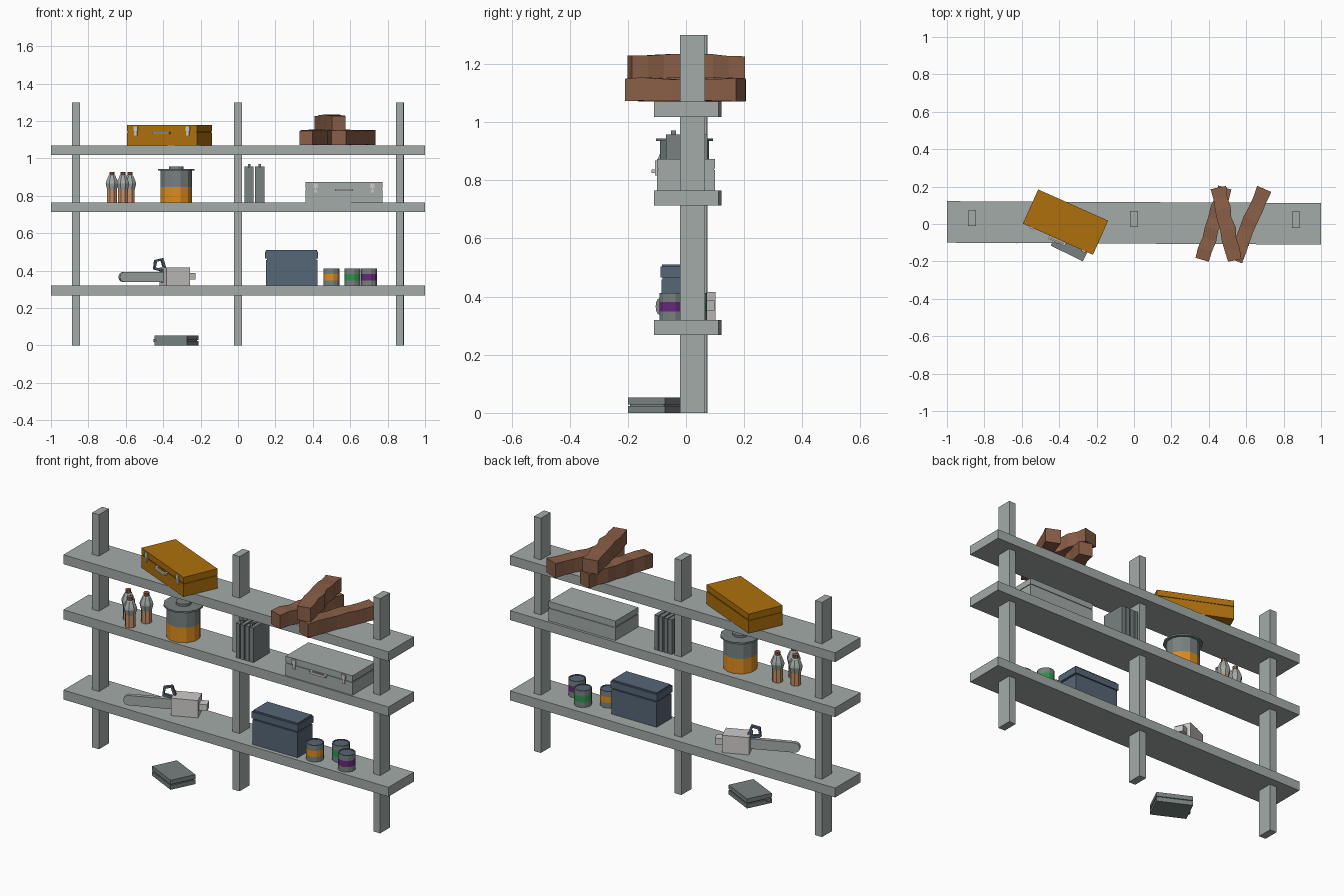
import bpy, bmesh, math, random
from mathutils import Matrix, Vector

if "Cube" in bpy.data.objects:
    bpy.data.objects.remove(bpy.data.objects["Cube"])

random.seed(4)

# colours (sRGB 0-255, converted to linear)
COLOURS = {
    "shelf grey": (163, 171, 168), "dark grey": (120, 130, 129), "ochre": (174, 112, 12),
    "bright orange": (222, 140, 30), "wood brown": (138, 95, 71), "slate blue": (86, 102, 119),
    "pale silver": (205, 203, 202), "copper": (200, 143, 104), "green": (45, 150, 75),
    "purple": (105, 40, 125)}


def linear(c):
    c /= 255
    return c / 12.92 if c < 0.04045 else ((c + 0.055) / 1.055) ** 2.4


MATS = {}
for n, rgb in COLOURS.items():
    m = bpy.data.materials.new(n)
    m.diffuse_color = [linear(c) for c in rgb] + [1]
    m.use_nodes = True
    m.node_tree.nodes["Principled BSDF"].inputs["Base Color"].default_value = m.diffuse_color
    MATS[n] = m


class Part:
    """One object assembled from coloured pieces."""

    def __init__(self, name, loc=(0, 0, 0), rot=(0, 0, 0)):
        self.name, self.loc, self.rot = name, loc, rot
        self.bm, self.mats = bmesh.new(), []

    def idx(self, colour):
        if colour not in self.mats:
            self.mats.append(colour)
        return self.mats.index(colour)

    def box(self, colour, x, y, z, bevel=0):
        i = self.idx(colour)
        mat = Matrix.Translation([(a[0] + a[1]) / 2 for a in (x, y, z)]) @ \
            Matrix.Diagonal([a[1] - a[0] for a in (x, y, z)] + [1])
        vs = bmesh.ops.create_cube(self.bm, size=1, matrix=mat)["verts"]
        for f in {f for v in vs for f in v.link_faces}:
            f.material_index = i
        return vs

    def loft(self, rings, colours):
        """Skin between rings of points, then cap both ends."""
        vr = [[self.bm.verts.new(p) for p in r] for r in rings]
        n = len(vr[0])
        for k, (a, b) in enumerate(zip(vr, vr[1:])):
            for j in range(n):
                f = self.bm.faces.new((a[j], a[(j + 1) % n], b[(j + 1) % n], b[j]))
                f.material_index = self.idx(colours[k])
        self.bm.faces.new(vr[0][::-1]).material_index = self.idx(colours[0])
        self.bm.faces.new(vr[-1]).material_index = self.idx(colours[-1])

    def lathe(self, profile, colours, sides):
        ang = [2 * math.pi * (j + 0.5) / sides for j in range(sides)]
        self.loft([[(r * math.cos(a), r * math.sin(a), z) for a in ang]
                   for r, z in profile], colours)

    def done(self):
        bmesh.ops.recalc_face_normals(self.bm, faces=self.bm.faces[:])
        me = bpy.data.meshes.new(self.name)
        self.bm.to_mesh(me)
        self.bm.free()
        for c in self.mats:
            me.materials.append(MATS[c])
        ob = bpy.data.objects.new(self.name, me)
        ob.location, ob.rotation_euler = self.loc, self.rot
        bpy.context.collection.objects.link(ob)


# rack: three boards and three posts
S1, S2, S3 = 0.32, 0.765, 1.07
for name, top in (("lower_shelf", S1), ("middle_shelf", S2), ("upper_shelf", S3)):
    p = Part(name, (0, 0.006, top), (0, 0, -0.005))
    p.box("shelf grey", (-1, 1), (-0.111, 0.111), (-0.052, 0))
    p.done()
for name, x in (("left_post", -0.865), ("middle_post", 0), ("right_post", 0.865)):
    p = Part(name, (x, 0.027 - 0.005 * x, 0), (0, 0, -0.005))
    p.box("shelf grey", (-0.021, 0.021), (-0.043, 0.043), (0, 1.3))
    p.done()


# suitcases with latches and a handle
def suitcase(name, colour, loc, angle):
    p = Part(name, loc, (0, 0, math.radians(angle)))
    p.box(colour, (-0.205, 0.205), (-0.1, 0.1), (0, 0.07))
    p.box(colour, (-0.201, 0.201), (-0.096, 0.096), (0.07, 0.075))
    p.box(colour, (-0.205, 0.205), (-0.1, 0.1), (0.075, 0.108))
    for s in (-1, 1):
        x = s * 0.152
        p.box("pale silver", (x - 0.012, x + 0.012), (-0.107, -0.098), (0.078, 0.102))
        p.box("pale silver", (x - 0.008, x + 0.008), (-0.106, -0.098), (0.052, 0.078))
        x = s * 0.043
        p.box("pale silver", (x - 0.006, x + 0.006), (-0.112, -0.098), (0.06, 0.072))
    p.box("pale silver", (-0.049, 0.049), (-0.118, -0.11), (0.06, 0.072))
    p.done()


suitcase("ochre_suitcase", "ochre", (-0.366, 0.01, S3), -24)
suitcase("grey_suitcase", "shelf grey", (0.567, 0, S2), 0)


# rough timber logs
def log(name, a, b, z):
    a, b = Vector(a), Vector(b)
    d = (b - a).normalized()
    side = Vector((d.y, -d.x))
    rings = []
    for k in range(8):
        c = a.lerp(b, k / 7) + side * random.uniform(-0.005, 0.005)
        w = 0.039 + random.uniform(-0.003, 0.004)
        lo, hi = z + random.uniform(0, 0.004), z + 0.08 + random.uniform(-0.004, 0.005)
        rings.append([(*(c + side * s * w), h) for s, h in
                      ((-1, lo), (1, lo), (1, hi), (-1, hi))])
    p = Part(name)
    p.loft(rings, ["wood brown"] * 7)
    p.done()


log("left_log", (0.367, -0.192), (0.485, 0.195), S3)
log("right_log", (0.535, -0.192), (0.698, 0.187), S3)
log("top_log", (0.535, -0.195), (0.452, 0.195), S3 + 0.08)

# bottles
for i, (x, y) in enumerate(((-0.674, 0.002), (-0.615, -0.065), (-0.578, 0.024))):
    p = Part(f"bottle_{i + 1}", (x, y, S2))
    p.lathe([(0.028, 0), (0.028, 0.068), (0.036, 0.1), (0.033, 0.112), (0.02, 0.142),
             (0.015, 0.146), (0.015, 0.163)],
            ["copper", "shelf grey", "shelf grey", "shelf grey", "shelf grey", "wood brown"], 8)
    p.done()

# two-tone drum with lid
p = Part("drum", (-0.33, -0.005, S2))
p.lathe([(0.087, 0), (0.087, 0.083), (0.087, 0.17), (0.102, 0.17), (0.102, 0.179),
         (0.04, 0.179), (0.04, 0.192)],
        ["bright orange"] + ["dark grey"] * 5, 12)
p.done()


# flat fuel canisters: two shells, seam and spout
def canister(name, loc, rot, t):
    p = Part(name, loc, rot)
    p.box("dark grey", (-0.096, 0.096), (-0.071, 0.071), (0, t * 0.45))
    p.box("dark grey", (-0.09, 0.09), (-0.065, 0.065), (t * 0.45, t * 0.55))
    p.box("dark grey", (-0.096, 0.096), (-0.071, 0.071), (t * 0.55, t))
    p.box("dark grey", (-0.11, -0.09), (-0.055, -0.037), (t * 0.35, t * 0.65))
    p.done()


canister("standing_canister_1", (0.035, 0.003, S2 + 0.096), (0, math.pi / 2, 0), 0.049)
canister("standing_canister_2", (0.091, 0.003, S2 + 0.096), (0, math.pi / 2, 0), 0.051)
canister("floor_canister", (-0.328, -0.094, 0), (0, 0, math.radians(-26.3)), 0.053)

# chainsaw: engine block, rounded bar, rear stub, arched handle
p = Part("chainsaw", (-0.338, 0.032, S1), (0, 0, math.radians(23)))
p.box("pale silver", (-0.069, 0.069), (-0.046, 0.046), (0, 0.096))
p.box("pale silver", (0.069, 0.111), (-0.025, 0.025), (0.032, 0.067))
arc = [math.radians(90 + 30 * k) for k in range(7)]
outline = [(-0.06, 0.018), (-0.06, 0.074)] + \
    [(-0.296 + 0.027 * math.cos(a), 0.046 + 0.027 * math.sin(a)) for a in arc]
p.loft([[(x, y, z) for x, z in outline] for y in (-0.011, 0.011)], ["shelf grey"])
path = [Vector(v) for v in ((-0.06, 0.08), (-0.118, 0.092), (-0.112, 0.132),
                            (-0.075, 0.141), (-0.058, 0.09))]
rings = []
for k, c in enumerate(path):
    d = (path[min(k + 1, 4)] - path[max(k - 1, 0)]).normalized() * 0.007
    rings.append([(c.x - d.y * s, t, c.y + d.x * s)
                  for s, t in ((-1, -0.009), (1, -0.009), (1, 0.009), (-1, 0.009))])
p.loft(rings, ["slate blue"] * 4)
p.done()

# storage chest
p = Part("storage_chest", (0.287, -0.02, S1))
p.box("slate blue", (-0.138, 0.138), (-0.064, 0.064), (0, 0.138))
p.box("slate blue", (-0.133, 0.133), (-0.06, 0.06), (0.138, 0.146))
p.box("slate blue", (-0.142, 0.142), (-0.068, 0.068), (0.146, 0.183))
p.box("slate blue", (-0.136, 0.136), (-0.062, 0.062), (0.183, 0.19))
p.done()

# paint tins with label bands
for colour, x, y in (("bright orange", 0.5, -0.04), ("green", 0.612, 0.028),
                     ("purple", 0.7, -0.047)):
    p = Part("tin_" + colour.replace(" ", "_"), (x, y, S1))
    p.lathe([(0.045, 0), (0.045, 0.028), (0.045, 0.062), (0.045, 0.092), (0.039, 0.092),
             (0.039, 0.088)],
            ["dark grey", colour, "dark grey", "dark grey", "slate blue"], 12)
    p.done()
